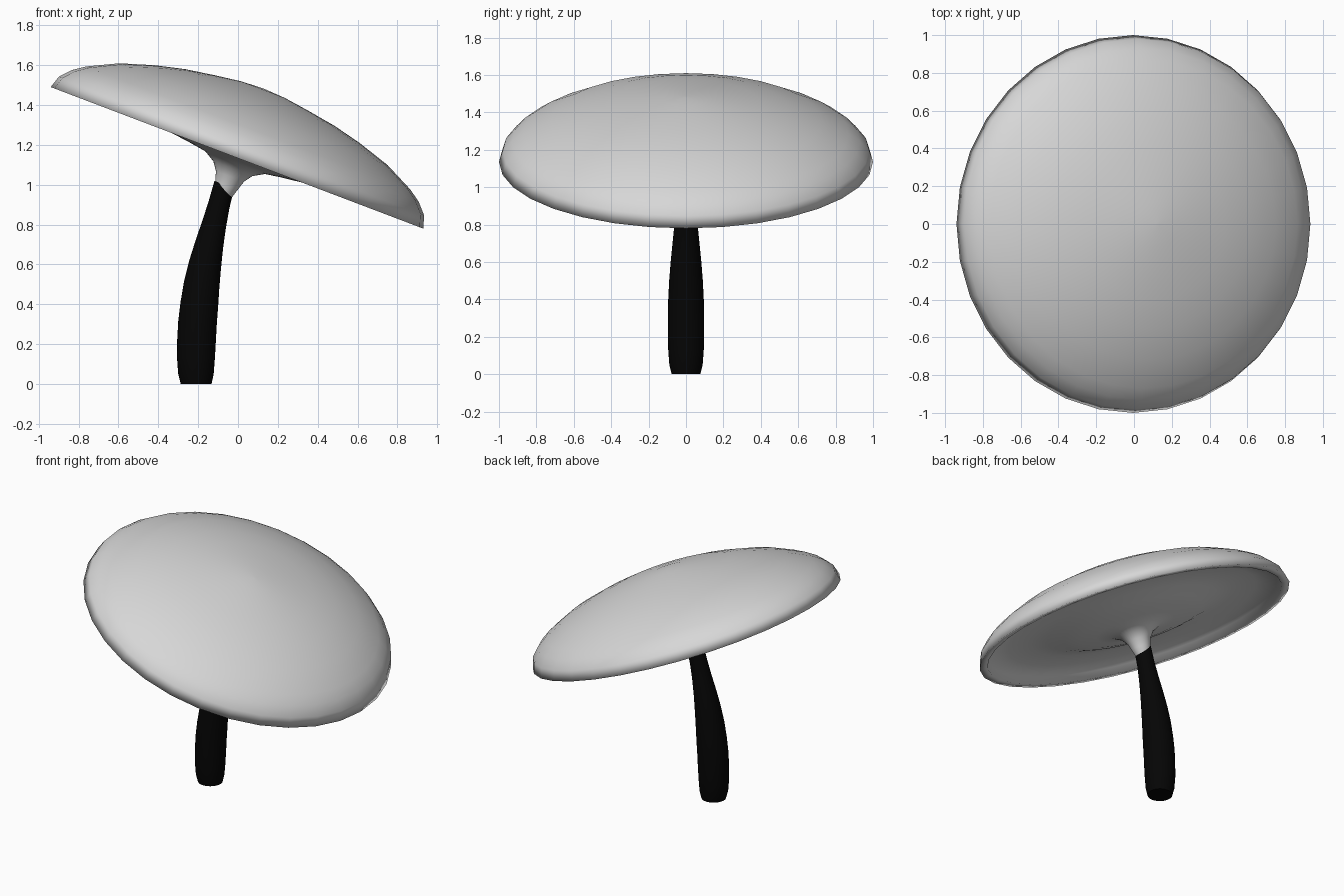
import bpy
import bmesh
import math
from mathutils import Matrix, Vector

default = bpy.data.objects.get("Cube")
if default:
    bpy.data.objects.remove(default)

SIDES = 32


def material(name, value):
    mat = bpy.data.materials.new(name)
    colour = (value, value, value, 1)
    mat.use_nodes = True
    mat.diffuse_color = colour
    mat.node_tree.nodes["Principled BSDF"].inputs["Base Color"].default_value = colour
    return mat


def loft(name, rings, mat, angle):
    """Skin a tube through rings of (centre, radius, tilt about y); ends are closed."""
    bm = bmesh.new()
    loops = []
    for centre, radius, tilt in rings:
        place = Matrix.Translation(centre) @ Matrix.Rotation(tilt, 4, "Y")
        steps = [math.tau * i / SIDES for i in range(SIDES)]
        loops.append([bm.verts.new(place @ Vector((radius * math.cos(a), radius * math.sin(a), 0)))
                      for a in steps])
    for low, high in zip(loops, loops[1:]):
        for i in range(SIDES):
            j = (i + 1) % SIDES
            bm.faces.new((low[i], low[j], high[j], high[i]))
    bm.faces.new(loops[0][::-1])
    bm.faces.new(loops[-1])
    bmesh.ops.recalc_face_normals(bm, faces=bm.faces)
    mesh = bpy.data.meshes.new(name)
    bm.to_mesh(mesh)
    bm.free()
    mesh.materials.append(mat)
    obj = bpy.data.objects.new(name, mesh)
    bpy.context.collection.objects.link(obj)
    bpy.ops.object.select_all(action="DESELECT")
    obj.select_set(True)
    bpy.context.view_layer.objects.active = obj
    bpy.ops.object.shade_smooth_by_angle(angle=math.radians(angle))
    return obj


pale = material("pale_grey", 0.68)
black = material("black", 0.0015)

# Cap: neck, flared hollow underside, narrow lip and dome as one turned profile (radius, height)
profile = [(0.035, -0.22), (0.048, -0.19), (0.06, -0.15), (0.075, -0.1), (0.105, -0.058),
           (0.16, -0.026), (0.25, -0.012), (0.35, 0), (0.45, 0.022), (0.55, 0.052),
           (0.65, 0.068), (0.8, 0.064), (0.93, 0.04), (0.95, 0),
           (1, 0), (0.98, 0.064), (0.93, 0.118), (0.87, 0.16), (0.72, 0.234),
           (0.55, 0.288), (0.4, 0.324), (0.25, 0.348), (0.12, 0.366), (0.01, 0.372)]
cap_tilt = math.radians(20.8)
cap_base = Vector((-0.005, 0, 1.135))
axis = Vector((math.sin(cap_tilt), 0, math.cos(cap_tilt)))
loft("cap", [(cap_base + axis * h, r, cap_tilt) for r, h in profile], pale, 120)

# Stem: leaning, swollen near the foot (centre x, height, radius, tilt in degrees)
stem = [(-0.21, 0, 0.077, 0), (-0.211, 0.05, 0.089, 0), (-0.211, 0.13, 0.095, 1),
        (-0.208, 0.22, 0.097, 3), (-0.203, 0.31, 0.097, 5), (-0.194, 0.4, 0.095, 8),
        (-0.182, 0.5, 0.09, 11), (-0.165, 0.6, 0.082, 14), (-0.144, 0.7, 0.072, 17),
        (-0.12, 0.8, 0.062, 19), (-0.095, 0.9, 0.055, 20), (-0.069, 1.0, 0.053, 22)]
loft("stem", [(Vector((x, 0, z)), r, math.radians(t)) for x, z, r, t in stem], black, 50)
